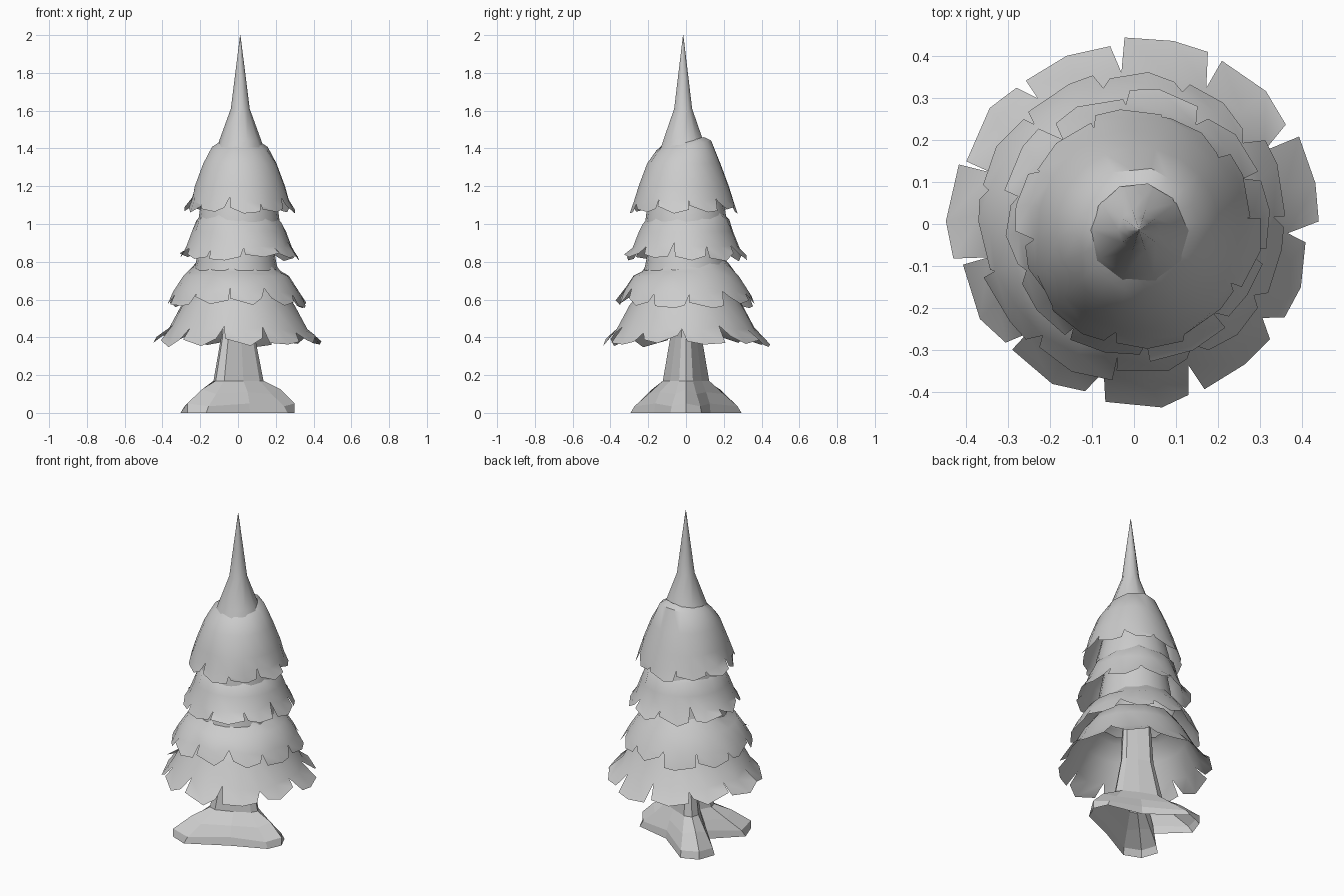
import bpy
import bmesh
import random
from math import sin, cos, pi, radians

cube = bpy.data.objects.get("Cube")
if cube:
    bpy.data.objects.remove(cube, do_unlink=True)

grey = bpy.data.materials.new("plain_grey")
grey.use_nodes = True
grey.diffuse_color = (0.6, 0.6, 0.6, 1)
grey.node_tree.nodes["Principled BSDF"].inputs["Base Color"].default_value = (0.6, 0.6, 0.6, 1)


def finish(bm, name, smooth=None):
    bmesh.ops.recalc_face_normals(bm, faces=bm.faces)
    mesh = bpy.data.meshes.new(name)
    bm.to_mesh(mesh)
    bm.free()
    mesh.materials.append(grey)
    obj = bpy.data.objects.new(name, mesh)
    bpy.context.collection.objects.link(obj)
    if smooth:
        bpy.ops.object.select_all(action="DESELECT")
        obj.select_set(True)
        bpy.context.view_layer.objects.active = obj
        bpy.ops.object.shade_smooth_by_angle(angle=radians(smooth))
    return obj


def bridge(bm, a, b):
    n = len(a)
    for i in range(n):
        j = (i + 1) % n
        bm.faces.new((a[i], a[j], b[j], b[i]))


def lathe(name, profile, sides, centre):
    """Open revolved shell."""
    bm = bmesh.new()
    prev = None
    for r, z in profile:
        ring = []
        for i in range(sides):
            a = 2 * pi * i / sides
            ring.append(bm.verts.new((centre[0] + r * cos(a), centre[1] + r * sin(a), z)))
        if prev:
            bridge(bm, prev, ring)
        prev = ring
    return finish(bm, name, 50)


def skirt(name, lip, profile, tip, leaves, seed, tilt, centre, phase):
    """Flared foliage shell with a wavy top lip and a ragged hem of broad leaves."""
    rnd = random.Random(seed)
    bm = bmesh.new()
    n = leaves * 2
    sector = 2 * pi / leaves

    def point(r, a, z):
        return bm.verts.new((centre[0] + r * cos(a), centre[1] + r * sin(a), z))

    wave = [rnd.uniform(-0.012, 0.012) for _ in range(leaves)]
    rings = []
    for k, (r, z) in enumerate([lip] + profile):
        ring = []
        for i in range(n):
            a = phase + i * sector / 2
            dr = dz = 0
            if k < 2:
                # straight lip segments: odd points sit midway between even ones
                dz = tilt[0] * r * cos(a) + tilt[1] * r * sin(a)
                dz += (wave[i // 2] + wave[(i + 1) // 2 % leaves]) / 2
                dr = r * (cos(sector / 2) - 1) * (i % 2)
            elif k == len(profile) and i % 2 == 0:
                dz = rnd.uniform(-0.02, 0.03)
                dr = -dz * 0.6
            ring.append(point(r + dr, a, z + dz))
        if rings:
            bridge(bm, rings[-1], ring)
        rings.append(ring)
    hem = rings[-1]

    # broad pointed leaves separated by V notches
    for i in range(leaves):
        start = phase + i * sector
        r = tip[0] + rnd.uniform(-0.015, 0.01)
        z = tip[1] + rnd.uniform(-0.012, 0.015)
        left_z, right_z = rnd.uniform(-0.005, 0.03), rnd.uniform(-0.005, 0.03)
        left = point(r - left_z * 0.5, start + sector * rnd.uniform(0, 0.15), z + left_z)
        low = point(r, start + sector * rnd.uniform(0.38, 0.62), z - 0.012)
        right = point(r - right_z * 0.5, start + sector * rnd.uniform(0.85, 1), z + right_z)
        a, b, c = hem[2 * i], hem[2 * i + 1], hem[(2 * i + 2) % n]
        bm.faces.new((a, b, low, left))
        bm.faces.new((b, c, right, low))
    return finish(bm, name, 40)


# Foliage tiers, lowest first
skirt("foliage_tier_1", (0.2, 0.68), [(0.24, 0.66), (0.3, 0.57), (0.37, 0.44)],
      (0.44, 0.37), 11, 3, (0, 0), (0, 0), -0.06)
skirt("foliage_tier_2", (0.21, 0.785), [(0.235, 0.755), (0.28, 0.725), (0.335, 0.64)],
      (0.375, 0.575), 11, 5, (-0.03, 0.08), (-0.01, 0), 0.05)
skirt("foliage_tier_3", (0.205, 1.045), [(0.23, 1.02), (0.25, 0.96), (0.28, 0.88)],
      (0.325, 0.825), 10, 8, (-0.04, 0.05), (0.005, 0), 0.4)
skirt("foliage_tier_4", (0.11, 1.435), [(0.148, 1.41), (0.195, 1.32), (0.24, 1.2), (0.265, 1.12)],
      (0.288, 1.075), 10, 12, (-0.03, 0.2), (0.01, -0.012), 0.1)

# Tapered cores that fill the gaps between tiers
lathe("core_lower", [(0.222, 0.755), (0.212, 0.8), (0.195, 0.9), (0.18, 0.98)], 20, (-0.01, 0))
lathe("core_upper", [(0.216, 1.01), (0.208, 1.07), (0.19, 1.14), (0.17, 1.23)], 20, (0.005, 0))

# Pointed crown
lathe("crown_spire", [(0.14, 1.36), (0.112, 1.44), (0.05, 1.61), (0.03, 1.77), (0.001, 2.0)],
      10, (0.012, -0.015))

# Trunk flowing into three spreading roots, open underneath
bm = bmesh.new()
spokes = []
for root, nxt in ((0, 136), (136, 224), (224, 360)):
    spokes += [(root - 17, "side"), (root, "ridge"), (root + 17, "side"), ((root + nxt) / 2, "valley")]
levels = [
    {"ridge": (0.305, 0), "side": (0.28, 0), "valley": (0.14, 0)},
    {"ridge": (0.305, 0.05), "side": (0.26, 0.035), "valley": (0.135, 0.05)},
    {"ridge": (0.23, 0.125), "side": (0.19, 0.1), "valley": (0.115, 0.11)},
    {"ridge": (0.14, 0.17), "side": (0.125, 0.17), "valley": (0.09, 0.17)},
    {"ridge": (0.095, 0.4), "side": (0.085, 0.4), "valley": (0.06, 0.4)},
    {"ridge": (0.08, 0.66), "side": (0.075, 0.66), "valley": (0.05, 0.66)},
]
prev = None
for level in levels:
    ring = []
    for angle, kind in spokes:
        r, z = level[kind]
        # the two left roots reach further, and the front hollow is shallower
        if 100 < angle < 260 and kind != "valley":
            r *= 1.2 if z < 0.12 else 1.12
        if angle == 292 and z < 0.12:
            r *= 1.3
        a = radians(angle)
        ring.append(bm.verts.new((r * cos(a) - 0.005, r * sin(a), z)))
    if prev:
        bridge(bm, prev, ring)
    prev = ring
bm.faces.new(prev)
finish(bm, "trunk_and_roots")
